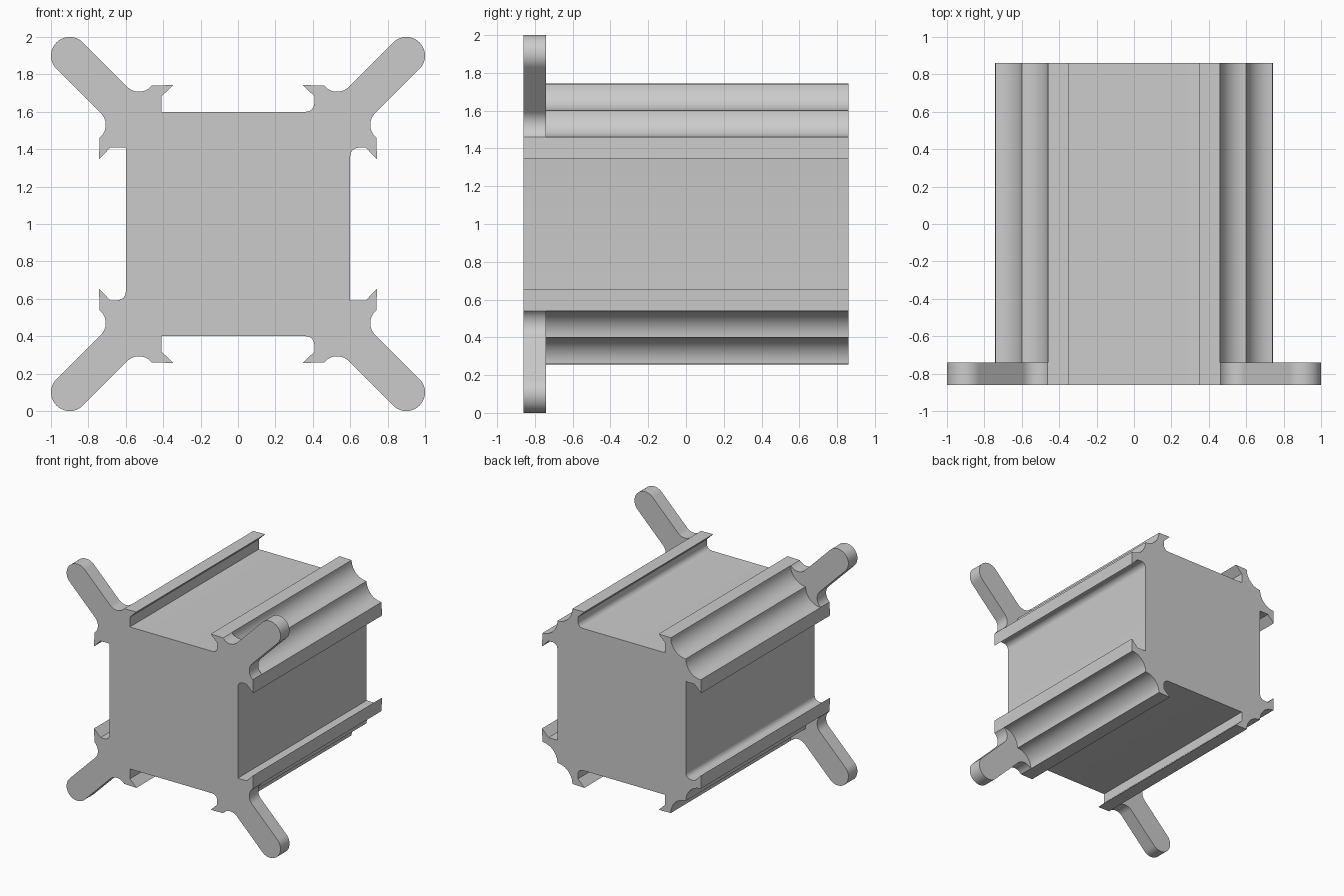
import bpy, bmesh, math

if "Cube" in bpy.data.objects:
    bpy.data.objects.remove(bpy.data.objects["Cube"])

GREY = bpy.data.materials.new("plain grey")
GREY.diffuse_color = (0.6, 0.6, 0.6, 1)
GREY.use_nodes = True
GREY.node_tree.nodes["Principled BSDF"].inputs["Base Color"].default_value = GREY.diffuse_color

Y_FRONT, Y_ARM, Y_BACK = -0.86, -0.74, 0.86


def arc(cx, cz, r, a0, a1, n=12):
    """Points on an arc, angles in degrees."""
    return [(cx + r * math.cos(math.radians(a0 + (a1 - a0) * i / n)),
             cz + r * math.sin(math.radians(a0 + (a1 - a0) * i / n)))
            for i in range(n + 1)]


def swap(points):
    """Mirror across the diagonal, keeping the run continuous."""
    return [(z, x) for x, z in reversed(points)]


def extrude(name, outline, y0, y1):
    bm = bmesh.new()
    # outline is relative to the axis at z = 1
    face = bm.faces.new([bm.verts.new((x, y0, z + 1)) for x, z in outline])
    new = bmesh.ops.extrude_face_region(bm, geom=[face])["geom"]
    bmesh.ops.translate(bm, vec=(0, y1 - y0, 0),
                        verts=[v for v in new if isinstance(v, bmesh.types.BMVert)])
    bmesh.ops.recalc_face_normals(bm, faces=bm.faces)
    mesh = bpy.data.meshes.new(name)
    bm.to_mesh(mesh)
    bm.free()
    mesh.materials.append(GREY)
    obj = bpy.data.objects.new(name, mesh)
    bpy.context.collection.objects.link(obj)
    bpy.ops.object.select_all(action='DESELECT')
    obj.select_set(True)
    bpy.context.view_layer.objects.active = obj
    bpy.ops.object.shade_smooth_by_angle(angle=math.radians(30))
    return obj


# Scooped corner: two quarter-round grooves meeting at a ridge
groove = arc(0.6, 0.74, 0.14, 180, 270)
scoop = groove + swap(groove)[1:]


def channel_edge(filleted):
    """Channel floor corner and hooked lip beside it."""
    c, f = 0.408, 0.045
    root = arc(c - f, 0.6 + f, f, -90, 0, 6) if filleted else [(c, 0.6)]
    return root + [(c, 0.683), (0.347, 0.743)]


def corner(sx, sz, fillet_flat, fillet_side):
    pts = channel_edge(fillet_flat) + scoop + swap(channel_edge(fillet_side))
    return [(sx * x, sz * z) for x, z in pts]


# Main body: long extrusion with a lipped channel on each side
body = (corner(1, 1, True, True)
        + corner(1, -1, True, False)[::-1]
        + corner(-1, -1, False, True)
        + corner(-1, 1, False, False)[::-1])
extrude("channelled_body", body, Y_FRONT, Y_BACK)

# Four diagonal arms at the front, blended into the scooped corners
root = arc(0.53, 0.795, 0.0877, 219, 315)
arm = root + arc(0.9, 0.9, 0.1, 135, -45, 20) + swap(root) + scoop[::-1]
for sx, side in ((1, "right"), (-1, "left")):
    for sz, level in ((1, "upper"), (-1, "lower")):
        extrude(f"{level}_{side}_arm", [(sx * x, sz * z) for x, z in arm],
                Y_FRONT, Y_ARM)
